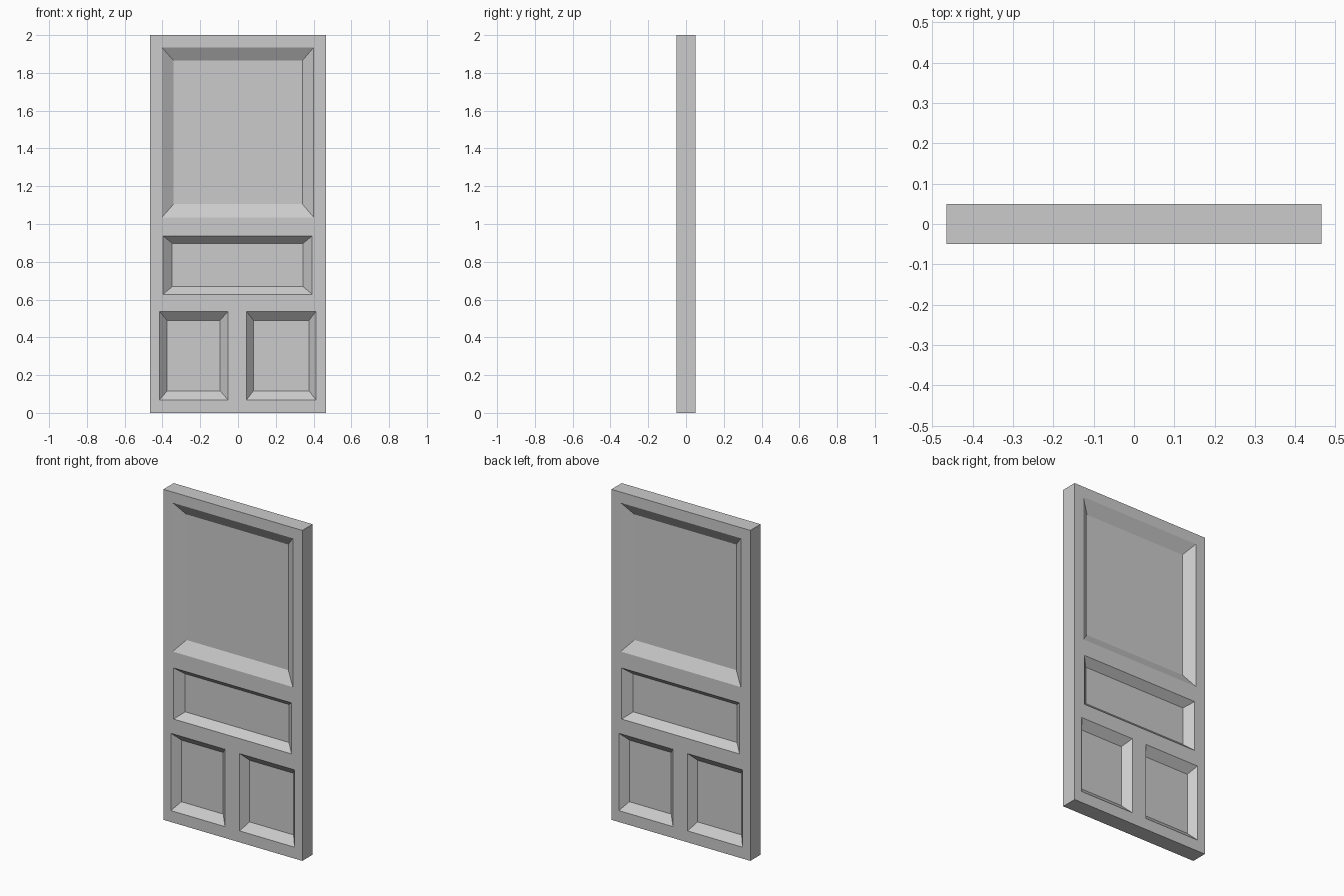
import bpy
import bmesh
from mathutils import Matrix

if "Cube" in bpy.data.objects:
    bpy.data.objects.remove(bpy.data.objects["Cube"])

WIDTH, HEIGHT, HALF_T, RECESS = 0.93, 2.0, 0.049, 0.043

# Recessed panels: (outer x0, x1, z0, z1), (inner x0, x1, z0, z1)
PANELS = [
    ((-0.403, 0.401, 1.035, 1.935), (-0.341, 0.341, 1.105, 1.865)),   # tall upper
    ((-0.396, 0.393, 0.628, 0.937), (-0.349, 0.345, 0.668, 0.898)),   # wide middle
    ((-0.415, -0.053, 0.069, 0.537), (-0.375, -0.095, 0.117, 0.490)), # lower left
    ((0.045, 0.413, 0.069, 0.537), (0.082, 0.376, 0.117, 0.490)),     # lower right
]


def make_object(name, bm):
    bmesh.ops.recalc_face_normals(bm, faces=bm.faces)
    mesh = bpy.data.meshes.new(name)
    bm.to_mesh(mesh)
    bm.free()
    obj = bpy.data.objects.new(name, mesh)
    bpy.context.collection.objects.link(obj)
    return obj


def rect_loop(bm, rect, y):
    x0, x1, z0, z1 = rect
    return [bm.verts.new((x, y, z)) for x, z in
            ((x0, z0), (x1, z0), (x1, z1), (x0, z1))]


def add_frustum(bm, outer, inner):
    # Carry the slope a little past the door surface for a clean cut
    e = 0.2
    wide = [o + (o - i) * e for o, i in zip(outer, inner)]
    a = rect_loop(bm, wide, -HALF_T - RECESS * e)
    b = rect_loop(bm, inner, -HALF_T + RECESS)
    bm.faces.new(a)
    bm.faces.new(b[::-1])
    for k in range(4):
        n = (k + 1) % 4
        bm.faces.new((a[n], a[k], b[k], b[n]))


# Door slab
bm = bmesh.new()
bmesh.ops.create_cube(bm, size=1, matrix=Matrix.Translation((0, 0, HEIGHT / 2))
                      @ Matrix.Diagonal((WIDTH, 2 * HALF_T, HEIGHT, 1)))
door = make_object("door", bm)

# Bevelled panel cutters, front set turned half round for the back
bm = bmesh.new()
for outer, inner in PANELS:
    add_frustum(bm, outer, inner)
copy = bmesh.ops.duplicate(bm, geom=bm.verts[:] + bm.edges[:] + bm.faces[:])
bmesh.ops.rotate(bm, cent=(0, 0, 0), matrix=Matrix.Rotation(3.14159265, 3, 'Z'),
                 verts=[g for g in copy["geom"] if isinstance(g, bmesh.types.BMVert)])
cutter = make_object("panel_cutter", bm)
cutter.hide_render = True

# Cut the panels, then drop the cutter
mod = door.modifiers.new("panels", 'BOOLEAN')
mod.operation = 'DIFFERENCE'
mod.solver = 'EXACT'
mod.object = cutter
bpy.context.view_layer.objects.active = door
door.select_set(True)
bpy.ops.object.modifier_apply(modifier=mod.name)
bpy.data.objects.remove(cutter)
